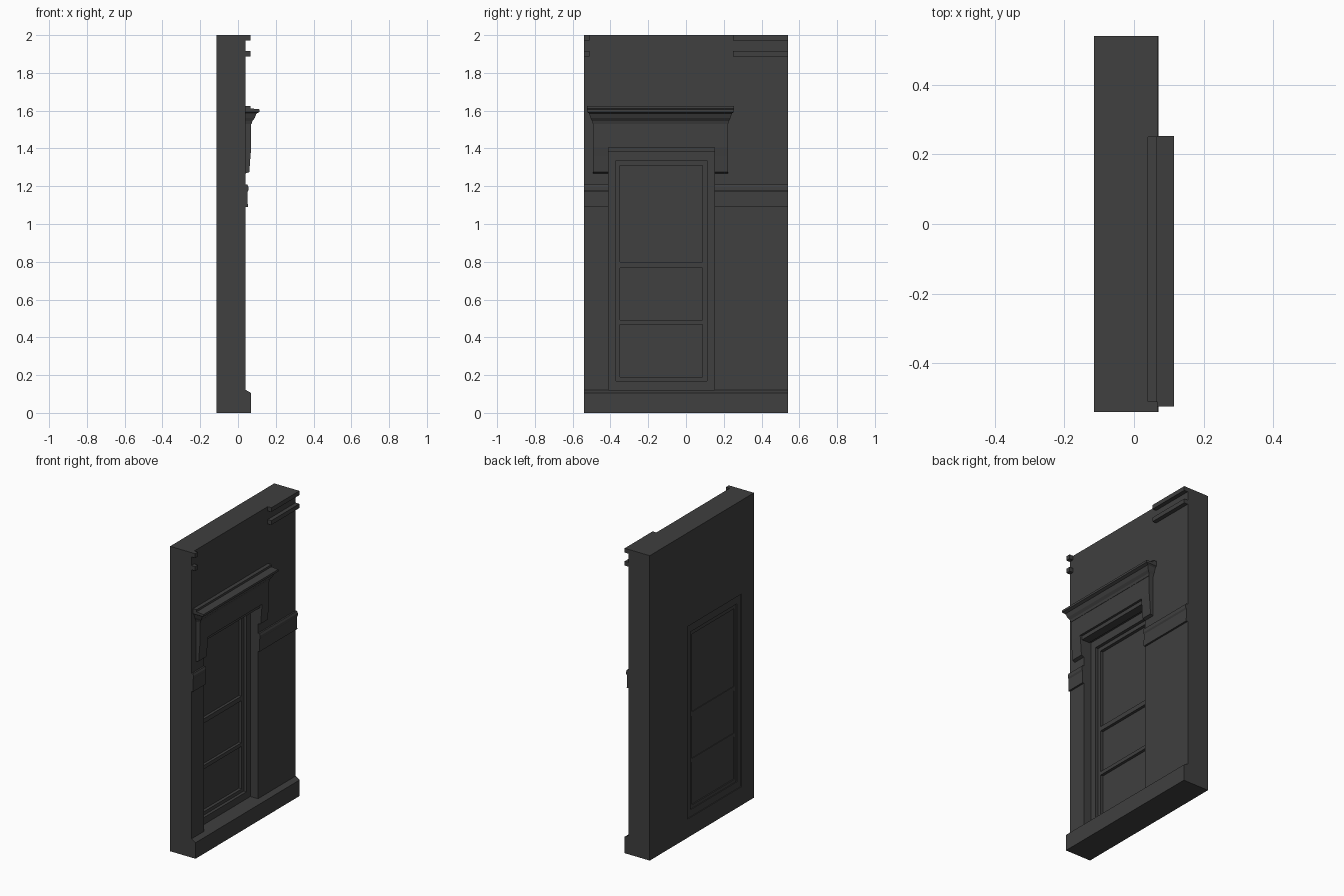
import bpy, bmesh

cube = bpy.data.objects.get("Cube")
if cube:
    bpy.data.objects.remove(cube, do_unlink=True)

# One charcoal paint for the whole wall section
GREY = (0.05, 0.05, 0.05, 1)
paint = bpy.data.materials.new("charcoal_paint")
paint.use_nodes = True
paint.diffuse_color = GREY
bsdf = paint.node_tree.nodes["Principled BSDF"]
bsdf.inputs["Base Color"].default_value = GREY
bsdf.inputs["Roughness"].default_value = 0.8

FACE = 0.04      # facade plane
BACK = -0.115    # rear plane
END = 0.54       # half length of the wall


def finish(name, bm):
    bmesh.ops.recalc_face_normals(bm, faces=bm.faces)
    mesh = bpy.data.meshes.new(name)
    bm.to_mesh(mesh)
    bm.free()
    mesh.materials.append(paint)
    obj = bpy.data.objects.new(name, mesh)
    bpy.context.collection.objects.link(obj)
    return obj


def loft(name, loops, closed=False):
    """Skin equal-length point loops; cap the ends unless closed."""
    bm = bmesh.new()
    rows = [[bm.verts.new(p) for p in loop] for loop in loops]
    pairs = list(zip(rows, rows[1:]))
    if closed:
        pairs.append((rows[-1], rows[0]))
    else:
        bm.faces.new(rows[0])
        bm.faces.new(rows[-1])
    n = len(rows[0])
    for a, b in pairs:
        for i in range(n):
            j = (i + 1) % n
            bm.faces.new((a[i], a[j], b[j], b[i]))
    return finish(name, bm)


def rect(x, y0, y1, z0, z1):
    return [(x, y0, z0), (x, y1, z0), (x, y1, z1), (x, y0, z1)]


def box(name, x0, x1, *area):
    return loft(name, [rect(x0, *area), rect(x1, *area)])


def frame(name, x0, x1, outer, inner):
    """Rectangular ring between two areas, with depth along x."""
    return loft(name, [rect(x0, *outer), rect(x1, *outer),
                       rect(x1, *inner), rect(x0, *inner)], closed=True)


def moulding(name, profile, y0, y1):
    """Run an (x, z) profile along y."""
    return loft(name, [[(x, y, z) for x, z in profile] for y in (y0, y1)])


# Wall with its opening
opening = (-0.41, 0.15, 0.122, 1.385)
frame("wall", BACK, FACE, (-END, END, 0, 2), opening)

# Sloped-top plinth
moulding("plinth", [(FACE, 0), (0.07, 0), (0.07, 0.105), (FACE, 0.122)], -END, END)

# Window: stepped casing, sash, pane and rails
casing_inner = (-0.37, 0.11, 0.168, 1.335)
sash_inner = (-0.35, 0.088, 0.19, 1.31)
frame("window_casing", -0.11, -0.015, opening, casing_inner)
frame("window_sash", -0.105, -0.035, casing_inner, sash_inner)
box("window_pane", -0.098, -0.055, *sash_inner)
for name, z0, z1 in (("meeting_rail", 0.768, 0.798), ("lower_glazing_bar", 0.468, 0.492)):
    box(name, -0.102, -0.037, -0.35, 0.088, z0, z1)

# Hood: plain frieze, lintel fillet, tapered brackets, mitred cornice
H0, H1 = -0.493, 0.223
box("hood_frieze", FACE, 0.07, H0, H1, 1.405, 1.535)
box("lintel_fillet", 0.0, 0.055, opening[0], opening[1], 1.38, 1.405)
bracket = [(FACE, 1.405), (0.07, 1.405), (0.066, 1.36), (0.06, 1.275), (FACE, 1.268)]
moulding("right_hood_bracket", bracket, H0, opening[0])
moulding("left_hood_bracket", bracket, opening[1], H1)
steps = [(0.072, 0.0, 1.53), (0.076, 0.004, 1.545), (0.088, 0.012, 1.56),
         (0.098, 0.02, 1.585), (0.115, 0.03, 1.593), (0.115, 0.03, 1.607),
         (0.066, 0.03, 1.612), (0.066, 0.03, 1.626)]
loft("hood_cornice", [[(FACE, H0 - o, z), (x, H0 - o, z), (x, H1 + o, z), (FACE, H1 + o, z)]
                      for x, o, z in steps])

# Bands either side of the window, interrupted by the opening
dado = [(FACE, 1.09), (0.052, 1.09), (0.05, 1.17), (0.056, 1.18), (0.056, 1.195),
        (0.05, 1.208), (FACE, 1.208)]
for side, y0, y1 in (("right", -END, opening[0]), ("left", opening[1], END)):
    moulding(side + "_dado_band", dado, y0, y1)

# Paired string courses at the top corners
for side, y0, y1 in (("right", -END, -0.51), ("left", 0.25, END)):
    for part, z0, z1 in (("upper", 1.972, 2), ("lower", 1.887, 1.915)):
        box(f"{side}_{part}_string_course", FACE, 0.067, y0, y1, z0, z1)
